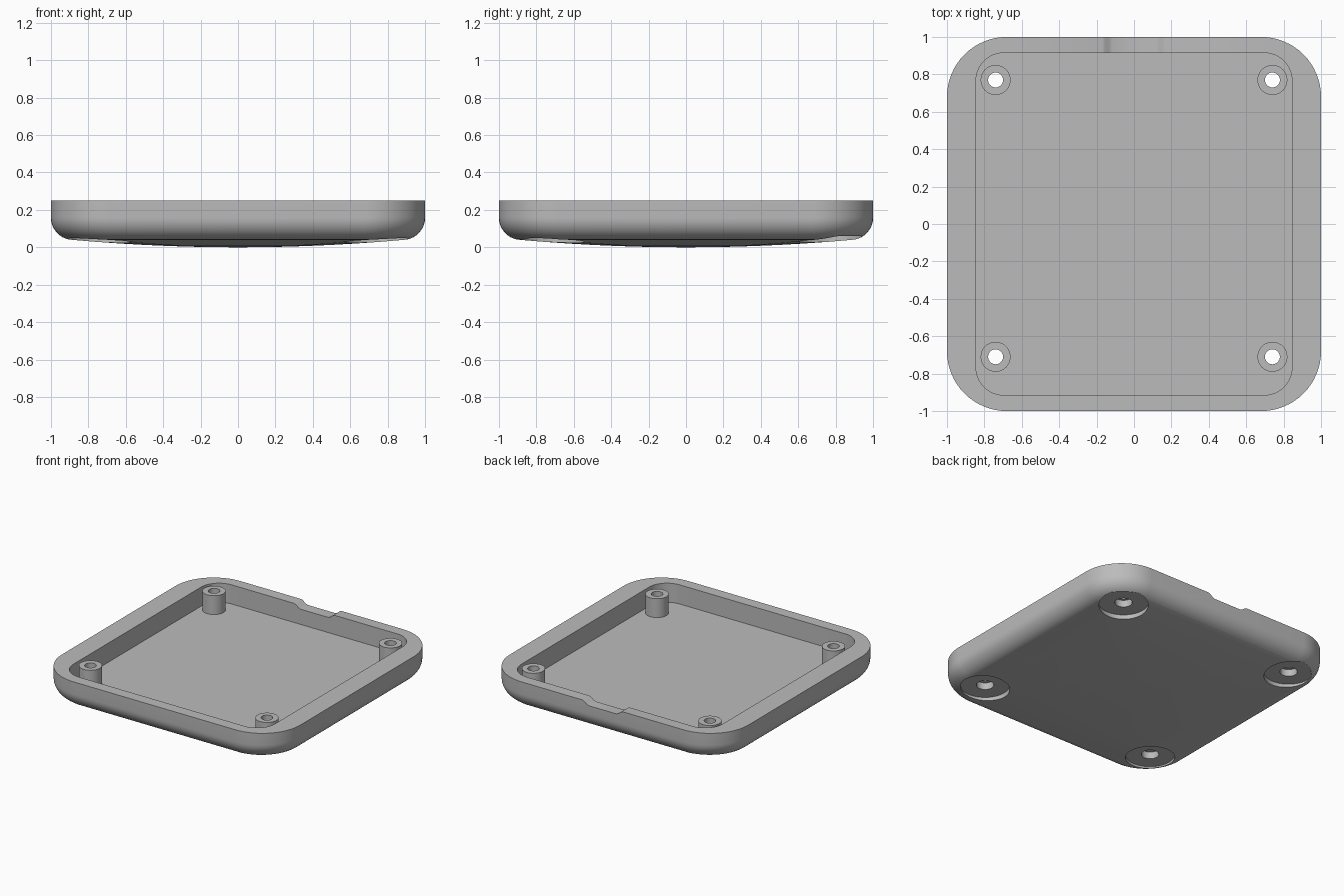
import bpy
import bmesh
from math import cos, sin, pi

if "Cube" in bpy.data.objects:
    bpy.data.objects.remove(bpy.data.objects["Cube"], do_unlink=True)

grey = bpy.data.materials.new("plain grey")
grey.use_nodes = True
colour = (0.5, 0.5, 0.5, 1)
grey.diffuse_color = colour
grey.node_tree.nodes["Principled BSDF"].inputs["Base Color"].default_value = colour

RIM = 0.25        # top of the rim
FLOOR = 0.105     # inside floor
FILLET = 0.11     # rounding of the lower edge


def loft(name, rings):
    """Closed solid through equally sized rings of points."""
    bm = bmesh.new()
    loops = [[bm.verts.new(p) for p in ring] for ring in rings]
    n = len(loops[0])
    for a, b in zip(loops, loops[1:]):
        for i in range(n):
            j = (i + 1) % n
            bm.faces.new((a[i], a[j], b[j], b[i]))
    bm.faces.new(loops[0])
    bm.faces.new(loops[-1])
    bmesh.ops.recalc_face_normals(bm, faces=bm.faces)
    mesh = bpy.data.meshes.new(name)
    bm.to_mesh(mesh)
    bm.free()
    mesh.materials.append(grey)
    obj = bpy.data.objects.new(name, mesh)
    bpy.context.collection.objects.link(obj)
    return obj


def rounded(hx, hy, r, seg=16):
    """Outline of a rounded rectangle."""
    pts = []
    for q, (sx, sy) in enumerate([(1, 1), (-1, 1), (-1, -1), (1, -1)]):
        for k in range(seg + 1):
            a = (q + k / seg) * pi / 2
            pts.append((sx * (hx - r) + r * cos(a), sy * (hy - r) + r * sin(a)))
    return pts


def circle(x, y, r, z, n=40):
    return [(x + r * cos(2 * pi * i / n), y + r * sin(2 * pi * i / n), z) for i in range(n)]


def combine(target, tool, operation):
    mod = target.modifiers.new(operation.lower(), "BOOLEAN")
    mod.operation = operation
    mod.solver = "EXACT"
    mod.object = tool
    bpy.context.view_layer.objects.active = target
    bpy.ops.object.modifier_apply(modifier=mod.name)
    bpy.data.objects.remove(tool, do_unlink=True)


def dome(x, y):
    return 0.032 * (x * x + y * y)


# Outer shell: straight wall, rounded lower edge, slightly domed underside
rings = [[(x, y, RIM) for x, y in rounded(1, 1, 0.32)]]
steps = 10
for k in range(steps + 1):
    t = k / steps * pi / 2
    inset = FILLET * (1 - cos(t))
    outline = rounded(1 - inset, 1 - inset, 0.32 - inset)
    rings.append([(x, y, dome(x, y) + FILLET * (1 - sin(t))) for x, y in outline])
for s in (0.85, 0.7, 0.55, 0.4, 0.25, 0.1, 0.02):
    rings.append([(x * s, y * s, dome(x * s, y * s)) for x, y in outline])
tray = loft("tray", rings)

# Inside cavity
cavity = rounded(0.845, 0.915, 0.15)
combine(tray, loft("cavity_cutter", [[(x, y, z) for x, y in cavity] for z in (FLOOR, 0.4)]),
        "DIFFERENCE")

# Shallow notch in the back rim
half = [(0.18, 0.3), (0.17, RIM), (0.155, 0.245), (0.135, 0.228), (0.115, 0.22)]
notch = half + [(-x, z) for x, z in reversed(half)]
combine(tray, loft("notch_cutter", [[(x, y, z) for x, z in notch] for y in (0.88, 1.1)]),
        "DIFFERENCE")

# Screw posts, each with a foot recess, screw head recess and through hole
for x in (-0.74, 0.74):
    for y in (-0.71, 0.77):
        post = loft("post", [circle(x, y, 0.08, z) for z in (FLOOR - 0.02, RIM - 0.002)])
        combine(tray, post, "UNION")
        profile = [(0.17, -0.1), (0.17, 0.06), (0.06, 0.06), (0.06, 0.112),
                   (0.04, 0.112), (0.04, 0.35)]
        bore = loft("bore_cutter", [circle(x, y, r, z) for r, z in profile])
        combine(tray, bore, "DIFFERENCE")

# Smooth shading with crisp edges
bpy.ops.object.select_all(action="DESELECT")
tray.select_set(True)
bpy.context.view_layer.objects.active = tray
bpy.ops.object.shade_smooth_by_angle(angle=pi / 6)
